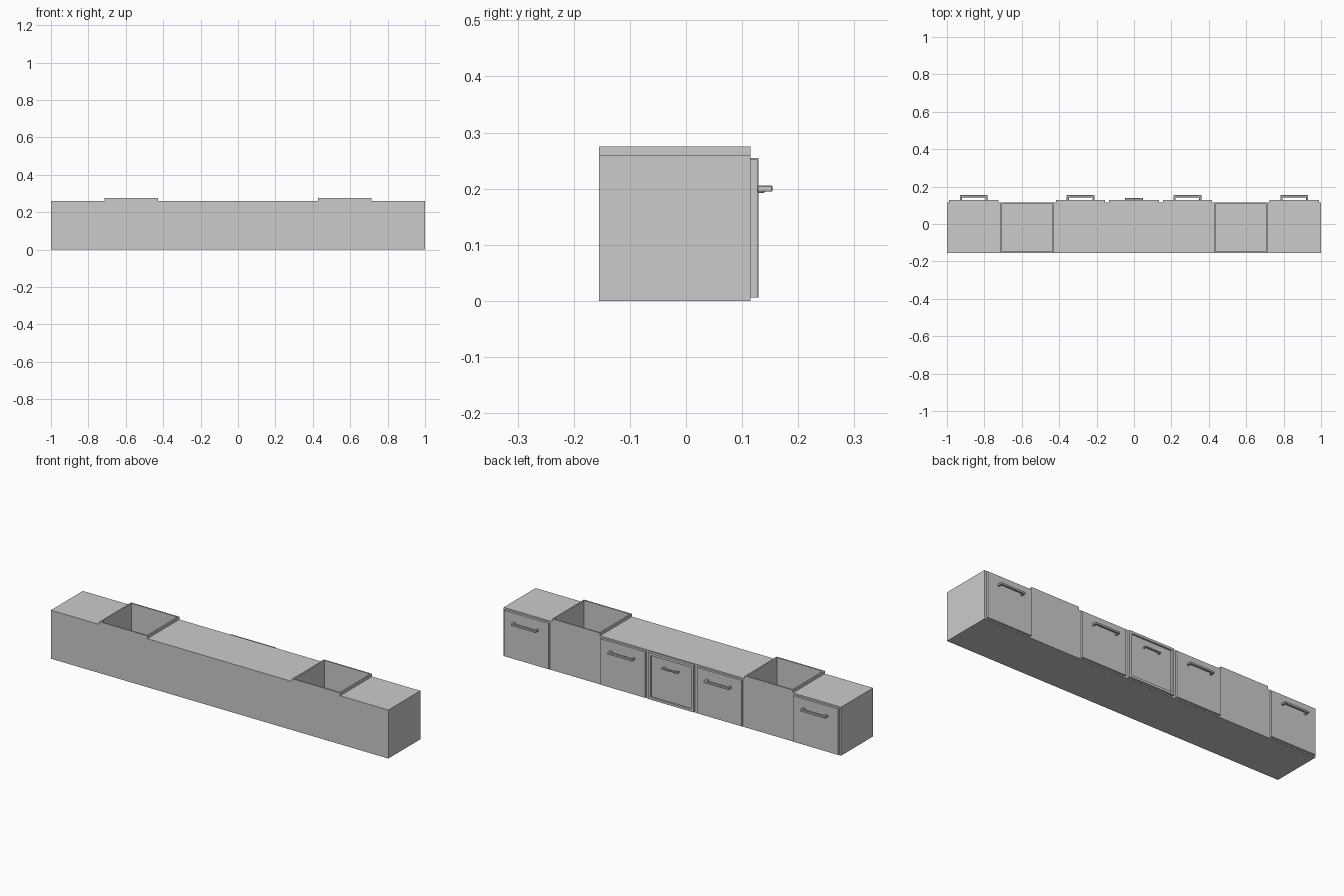
import bpy, bmesh
from mathutils import Vector

if "Cube" in bpy.data.objects:
    bpy.data.objects.remove(bpy.data.objects["Cube"])

UNIT = 2 / 7              # width of one kitchen module
BACK, FACE = -0.155, 0.115
TOP, SINK_TOP = 0.26, 0.275


def add_box(bm, x, y, z):
    """Box given by (min, max) ranges."""
    verts = bmesh.ops.create_cube(bm, size=1)["verts"]
    lo, hi = Vector((x[0], y[0], z[0])), Vector((x[1], y[1], z[1]))
    for v in verts:
        v.co = Vector((v.co[i] + 0.5) * (hi[i] - lo[i]) + lo[i] for i in range(3))
    return verts


def finish(bm, name):
    mesh = bpy.data.meshes.new(name)
    bm.to_mesh(mesh)
    bm.free()
    obj = bpy.data.objects.new(name, mesh)
    bpy.context.collection.objects.link(obj)
    return obj


def box(name, x, y, z):
    bm = bmesh.new()
    add_box(bm, x, y, z)
    return finish(bm, name)


def sink(name, cx):
    """Raised block with a deep open basin, made by insetting the top."""
    bm = bmesh.new()
    add_box(bm, (cx - UNIT / 2, cx + UNIT / 2), (BACK, FACE), (0, SINK_TOP))
    bm.normal_update()
    top = max(bm.faces, key=lambda f: f.normal.z)
    bmesh.ops.inset_region(bm, faces=[top], thickness=0.011)
    basin = bmesh.ops.extrude_discrete_faces(bm, faces=[top])["faces"][0]
    for v in basin.verts:
        v.co.z = 0.02
    return finish(bm, name)


def handle(name, cx, half, y0, y1, z, t):
    """U-shaped pull: outline swept flat in z, with softened edges."""
    outline = [(-half, y0), (-half, y1), (half, y1), (half, y0),
               (half - t, y0), (half - t, y1 - t), (t - half, y1 - t), (t - half, y0)]
    bm = bmesh.new()
    face = bm.faces.new([bm.verts.new((cx + x, y, z - t / 2)) for x, y in outline])
    ext = bmesh.ops.extrude_face_region(bm, geom=[face])["geom"]
    bmesh.ops.translate(bm, vec=(0, 0, t),
                        verts=[g for g in ext if isinstance(g, bmesh.types.BMVert)])
    bmesh.ops.recalc_face_normals(bm, faces=bm.faces)
    obj = finish(bm, name)
    bev = obj.modifiers.new("soft_edges", "BEVEL")
    bev.width, bev.segments = 0.0015, 1


# Cabinet runs between the sinks
for name, a, b in (("left_cabinet", -3.5, -2.5), ("middle_cabinets", -1.5, 1.5),
                   ("right_cabinet", 2.5, 3.5)):
    box(name, (a * UNIT, b * UNIT), (BACK, FACE), (0, TOP))

# Sinks
for side, i in (("left", -2), ("right", 2)):
    sink(side + "_sink", i * UNIT)

# Plain doors with pulls
for n, i in enumerate((-3, -1, 1, 3), 1):
    cx = i * UNIT
    box(f"door_{n}", (cx - 0.132, cx + 0.132), (FACE, 0.127), (0.006, 0.252))
    handle(f"door_handle_{n}", cx, 0.074, 0.127, 0.154, 0.2, 0.011)

# Appliance door in the centre: frame around a recessed panel
bm = bmesh.new()
add_box(bm, (-0.134, 0.134), (FACE, 0.129), (0.006, 0.255))
bm.normal_update()
front = max(bm.faces, key=lambda f: f.normal.y)
bmesh.ops.inset_region(bm, faces=[front], thickness=0.018)
panel = bmesh.ops.extrude_discrete_faces(bm, faces=[front])["faces"][0]
for v in panel.verts:
    v.co.y = 0.12
finish(bm, "appliance_door")
handle("appliance_handle", 0, 0.047, 0.12, 0.14, 0.196, 0.008)
